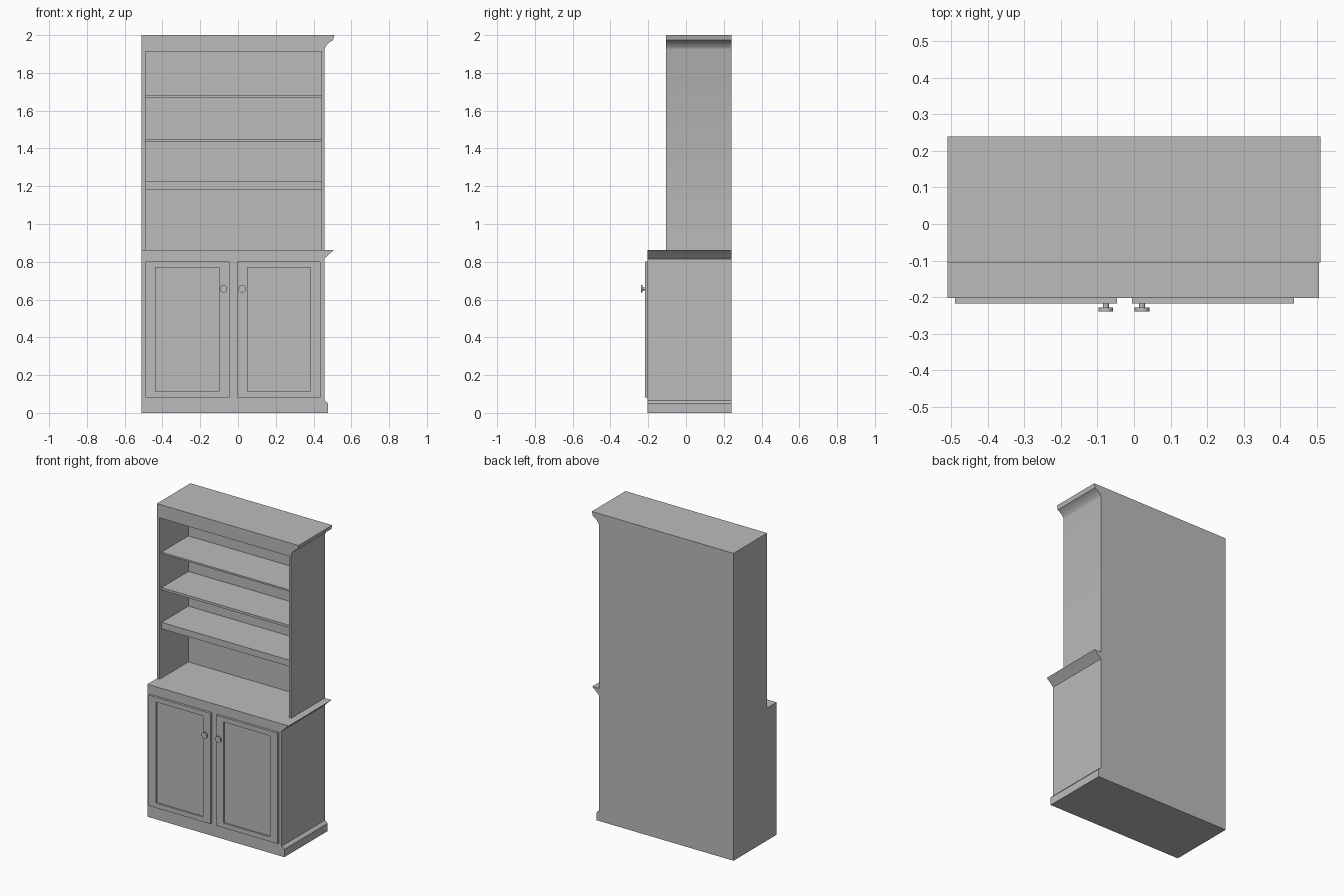
import bpy, bmesh, math
from mathutils import Matrix, Vector

if "Cube" in bpy.data.objects:
    bpy.data.objects.remove(bpy.data.objects["Cube"], do_unlink=True)

GREY = (0.5, 0.5, 0.5, 1.0)
paint = bpy.data.materials.new("grey_paint")
paint.use_nodes = True
paint.diffuse_color = GREY
paint.node_tree.nodes["Principled BSDF"].inputs["Base Color"].default_value = GREY

LEFT, SIDE, BACK = -0.51, 0.457, 0.24
LOW_FRONT, UP_FRONT, INNER_BACK = -0.203, -0.106, 0.19
COUNTER, TOP = 0.862, 2.0
IN_L, IN_R = -0.49, 0.442


def finish(bm, name, smooth=False):
    bmesh.ops.recalc_face_normals(bm, faces=bm.faces)
    mesh = bpy.data.meshes.new(name)
    bm.to_mesh(mesh)
    bm.free()
    ob = bpy.data.objects.new(name, mesh)
    bpy.context.collection.objects.link(ob)
    mesh.materials.append(paint)
    if smooth:
        activate(ob)
        bpy.ops.object.shade_smooth_by_angle(angle=math.radians(35))
    return ob


def activate(ob):
    bpy.ops.object.select_all(action="DESELECT")
    ob.select_set(True)
    bpy.context.view_layer.objects.active = ob


def box_bm(x0, x1, y0, y1, z0, z1):
    bm = bmesh.new()
    size = Matrix.Diagonal((x1 - x0, y1 - y0, z1 - z0, 1))
    centre = Matrix.Translation(((x0 + x1) / 2, (y0 + y1) / 2, (z0 + z1) / 2))
    bmesh.ops.create_cube(bm, size=1, matrix=centre @ size)
    return bm


def extrude_profile(name, profile, y0, y1, smooth=True):
    """Front outline (x, z) pushed straight back from y0 to y1."""
    bm = bmesh.new()
    face = bm.faces.new([bm.verts.new((x, y0, z)) for x, z in profile])
    out = bmesh.ops.extrude_face_region(bm, geom=[face])
    verts = [g for g in out["geom"] if isinstance(g, bmesh.types.BMVert)]
    bmesh.ops.translate(bm, verts=verts, vec=(0, y1 - y0, 0))
    return finish(bm, name, smooth)


# Lower cabinet with its skirting and counter moulding on one end
extrude_profile("lower_cabinet", [
    (LEFT, 0), (0.476, 0), (0.476, 0.05), (0.470, 0.058), (SIDE, 0.066),
    (SIDE, 0.815), (0.468, 0.826), (0.487, 0.844), (0.507, COUNTER),
    (LEFT, COUNTER)], LOW_FRONT, BACK)

# Upper hutch with its cornice, hollowed out for the shelves
hutch = extrude_profile("upper_hutch", [
    (LEFT, COUNTER), (SIDE, COUNTER), (SIDE, 1.924), (0.461, 1.934),
    (0.470, 1.948), (0.486, 1.963), (0.503, 1.973), (0.510, TOP),
    (LEFT, TOP)], UP_FRONT, BACK, smooth=False)
cutter = finish(box_bm(IN_L, IN_R, UP_FRONT - 0.1, INNER_BACK, COUNTER - 0.1, 1.912),
                "opening_cutter")
cutter.hide_render = True
activate(hutch)
cut = hutch.modifiers.new("opening", "BOOLEAN")
cut.operation = "DIFFERENCE"
cut.solver = "EXACT"
cut.object = cutter
bpy.ops.object.modifier_apply(modifier=cut.name)
bpy.data.objects.remove(cutter, do_unlink=True)
activate(hutch)
bpy.ops.object.shade_smooth_by_angle(angle=math.radians(35))

# Shelves
for name, z0, z1 in (("lower_shelf", 1.183, 1.225),
                     ("middle_shelf", 1.435, 1.451),
                     ("upper_shelf", 1.671, 1.682)):
    finish(box_bm(IN_L, IN_R, UP_FRONT + 0.02, INNER_BACK, z0, z1), name)


# Doors with a sunken centre panel
def door(name, x0, x1):
    bm = box_bm(x0, x1, -0.218, LOW_FRONT, 0.082, 0.802)
    bm.normal_update()
    front = min(bm.faces, key=lambda f: f.normal.y)
    bmesh.ops.inset_region(bm, faces=[front], thickness=0.044)
    # widen the upright rails a little
    mid = (x0 + x1) / 2
    half = (x1 - x0) / 2
    for v in front.verts:
        v.co.x = mid + math.copysign(half - 0.054, v.co.x - mid)
    out = bmesh.ops.extrude_face_region(bm, geom=[front])
    verts = [g for g in out["geom"] if isinstance(g, bmesh.types.BMVert)]
    bmesh.ops.translate(bm, verts=verts, vec=(0, 0.01, 0))
    if front.is_valid:
        bmesh.ops.delete(bm, geom=[front], context="FACES_ONLY")
    finish(bm, name)


# Round knobs: a short stem and a flat disc
def knob(name, x):
    bm = bmesh.new()
    for radius, y0, y1 in ((0.008, -0.218, -0.229), (0.02, -0.229, -0.239)):
        place = Matrix.Translation((x, (y0 + y1) / 2, 0.657))
        bmesh.ops.create_cone(bm, cap_ends=True, segments=20, radius1=radius,
                              radius2=radius, depth=y0 - y1,
                              matrix=place @ Matrix.Rotation(math.pi / 2, 4, "X"))
    finish(bm, name, True)


for side, x0, x1, knob_x in (("right", -0.49, -0.046, -0.077),
                             ("left", -0.005, 0.438, 0.022)):
    door(side + "_door", x0, x1)
    knob(side + "_knob", knob_x)
